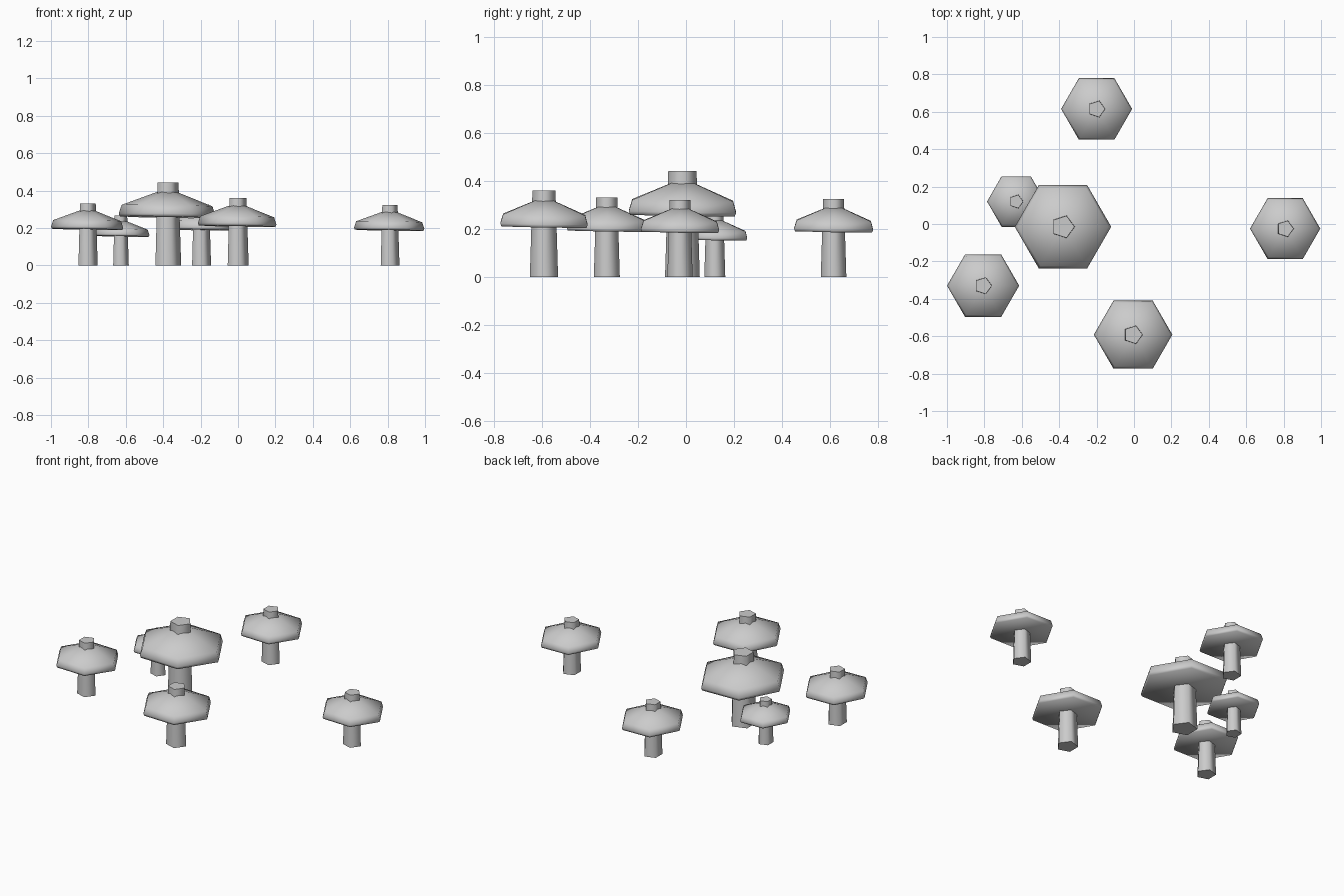
import bpy, bmesh
from math import cos, sin, pi, radians

cube = bpy.data.objects.get("Cube")
if cube:
    bpy.data.objects.remove(cube, do_unlink=True)

grey = bpy.data.materials.new("plain grey")
grey.use_nodes = True
grey.diffuse_color = (0.6, 0.6, 0.6, 1)
grey.node_tree.nodes["Principled BSDF"].inputs["Base Color"].default_value = (0.6, 0.6, 0.6, 1)


def turned(name, profile, sides, place, size, smooth_angle):
    """Turn a bottom-to-top (radius, height) profile into a closed prism-like solid."""
    bm = bmesh.new()
    rings = []
    for r, z in profile:
        if r == 0:
            rings.append([bm.verts.new((0, 0, z * size))] * sides)
        else:
            rings.append([bm.verts.new((r * size * cos(2 * pi * i / sides),
                                        r * size * sin(2 * pi * i / sides),
                                        z * size)) for i in range(sides)])
    bm.faces.new(reversed(rings[0]))
    for low, high in zip(rings, rings[1:]):
        for i in range(sides):
            j = (i + 1) % sides
            corners = [low[i], low[j], high[j], high[i]]
            bm.faces.new(list(dict.fromkeys(corners)))
    if profile[-1][0] > 0:
        bm.faces.new(rings[-1])
    mesh = bpy.data.meshes.new(name)
    bm.to_mesh(mesh)
    bm.free()
    mesh.materials.append(grey)
    ob = bpy.data.objects.new(name, mesh)
    ob.location = (*place, 0)
    bpy.context.collection.objects.link(ob)
    bpy.ops.object.select_all(action='DESELECT')
    ob.select_set(True)
    bpy.context.view_layer.objects.active = ob
    bpy.ops.object.shade_smooth_by_angle(angle=radians(smooth_angle))
    return ob


# Profiles for a mushroom with a cap radius of one
STEM = [(0.295, 0), (0.24, 1.715)]
RIM_HEIGHT = 1.0
CAP = [(0.975, 0), (1.0, 0.06), (0.94, 0.24), (0, 0.6)]

# Name, centre x, centre y, cap radius
MUSHROOMS = [
    ("large", -0.38, -0.015, 0.258),
    ("small", -0.63, 0.12, 0.156),
    ("left_front", -0.807, -0.33, 0.193),
    ("back", -0.2, 0.615, 0.19),
    ("front", -0.005, -0.592, 0.21),
    ("far_side", 0.808, -0.025, 0.188),
]

for name, x, y, size in MUSHROOMS:
    # Five-sided stem that pokes out through the cap
    turned(name + "_stem", STEM, 5, (x, y), size, 75)
    # Six-sided cap, leaning very slightly
    cap = turned(name + "_cap", CAP, 6, (x, y), size, 75)
    cap.location.z = RIM_HEIGHT * size
    cap.rotation_euler = (radians(-1), radians(1), 0)
